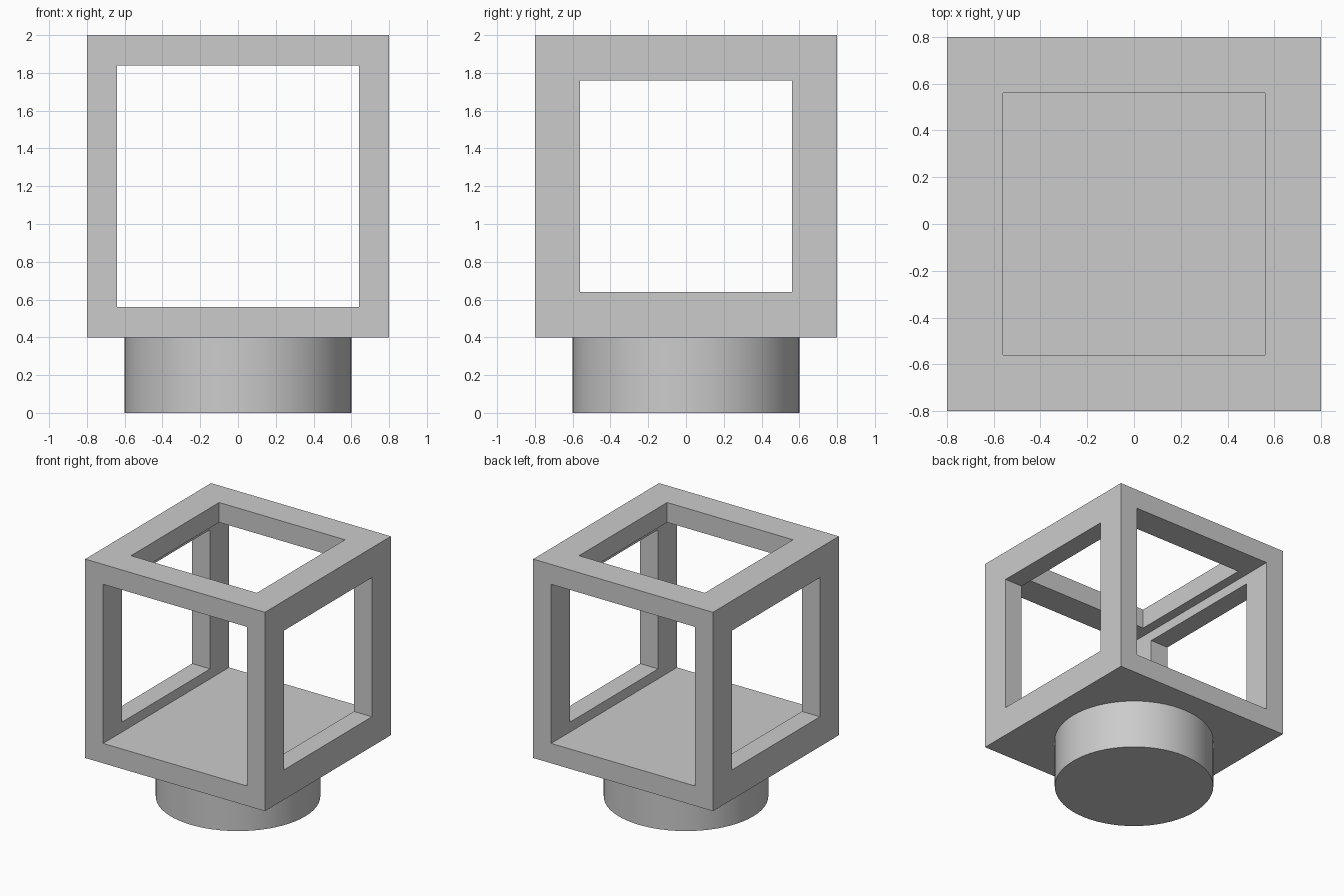
import bpy
import math

cube = bpy.data.objects.get("Cube")
if cube:
    bpy.data.objects.remove(cube, do_unlink=True)

# Single plain grey
GREY = (0.6, 0.6, 0.6, 1.0)
grey = bpy.data.materials.new("plain grey")
grey.use_nodes = True
grey.diffuse_color = GREY
for node in grey.node_tree.nodes:
    if node.type == 'BSDF_PRINCIPLED':
        node.inputs["Base Color"].default_value = GREY


def box(name, size, center):
    bpy.ops.mesh.primitive_cube_add(size=1, location=center)
    obj = bpy.context.object
    obj.name = name
    obj.scale = size
    bpy.ops.object.transform_apply(location=False, rotation=False, scale=True)
    obj.data.materials.append(grey)
    return obj


def cut(target, size, center):
    cutter = box("opening_cutter", size, center)
    cutter.hide_render = True
    mod = target.modifiers.new("opening", 'BOOLEAN')
    mod.operation = 'DIFFERENCE'
    mod.solver = 'EXACT'
    mod.object = cutter
    bpy.context.view_layer.objects.active = target
    bpy.ops.object.modifier_apply(modifier=mod.name)
    bpy.data.objects.remove(cutter, do_unlink=True)


# Open cube frame with a solid floor
MID = 1.2
frame = box("cube_frame", (1.6, 1.6, 1.6), (0, 0, MID))
cut(frame, (1.28, 2, 1.28), (0, 0, MID))     # front to back
cut(frame, (2, 1.12, 1.12), (0, 0, MID))     # side to side
cut(frame, (1.12, 1.12, 1), (0, 0, MID + 0.5))   # top

# Round base under the frame
bpy.ops.mesh.primitive_cylinder_add(vertices=64, radius=0.6, depth=0.4,
                                    location=(0, 0, 0.2))
base = bpy.context.object
base.name = "round_base"
base.data.materials.append(grey)
bpy.ops.object.shade_smooth_by_angle(angle=math.radians(30))
